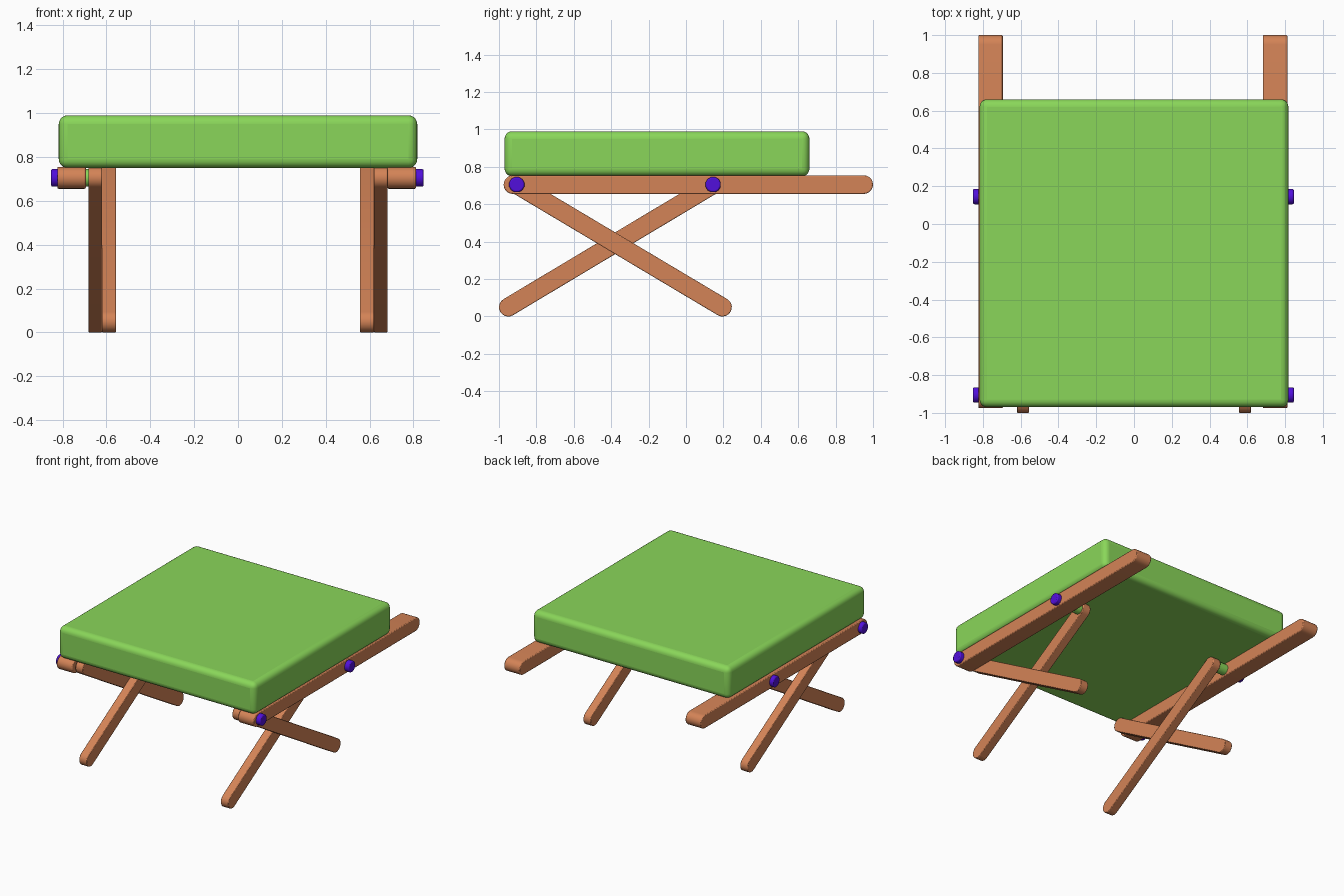
import bpy, bmesh, math
from mathutils import Vector

if "Cube" in bpy.data.objects:
    bpy.data.objects.remove(bpy.data.objects["Cube"])


def material(name, rgb):
    m = bpy.data.materials.new(name)
    lin = [c / 12.92 if c < 0.04045 else ((c + 0.055) / 1.055) ** 2.4 for c in rgb]
    m.diffuse_color = (*lin, 1)
    m.use_nodes = True
    m.node_tree.nodes["Principled BSDF"].inputs["Base Color"].default_value = m.diffuse_color
    return m


GREEN = material("green fabric", (0.54, 0.84, 0.35))
WOOD = material("warm wood", (0.83, 0.515, 0.34))
PURPLE = material("purple bolt", (0.32, 0.06, 0.86))


def finish(name, bm, mat, bevel, segments, angle=40):
    bmesh.ops.recalc_face_normals(bm, faces=bm.faces)
    mesh = bpy.data.meshes.new(name)
    bm.to_mesh(mesh)
    bm.free()
    mesh.materials.append(mat)
    ob = bpy.data.objects.new(name, mesh)
    bpy.context.collection.objects.link(ob)
    if bevel:
        mod = ob.modifiers.new("Bevel", 'BEVEL')
        mod.width, mod.segments = bevel, segments
        mod.limit_method, mod.angle_limit = 'ANGLE', math.radians(50)
    bpy.ops.object.select_all(action='DESELECT')
    ob.select_set(True)
    bpy.context.view_layer.objects.active = ob
    bpy.ops.object.shade_smooth_by_angle(angle=math.radians(angle))
    return ob


def prism(name, outline, x0, x1, mat, bevel=0.0, segments=2):
    """Extrude a (y, z) outline from x0 to x1."""
    bm = bmesh.new()
    face = bm.faces.new([bm.verts.new((x0, y, z)) for y, z in outline])
    ext = bmesh.ops.extrude_face_region(bm, geom=[face])
    moved = [g for g in ext["geom"] if isinstance(g, bmesh.types.BMVert)]
    bmesh.ops.translate(bm, verts=moved, vec=(x1 - x0, 0, 0))
    return finish(name, bm, mat, bevel, segments)


def round_bar(a, b, r=0.05, n=10):
    """Round-ended bar outline between two (y, z) centres."""
    a, b = Vector(a), Vector(b)
    base = math.atan2(b.y - a.y, b.x - a.x)
    pts = []
    for centre, start in ((b, base - math.pi / 2), (a, base + math.pi / 2)):
        for i in range(n + 1):
            t = start + math.pi * i / n
            pts.append((centre.x + r * math.cos(t), centre.y + r * math.sin(t)))
    return pts


def disc(y, z, r, n):
    return [(y + r * math.cos(2 * math.pi * (i + 0.5) / n),
             z + r * math.sin(2 * math.pi * (i + 0.5) / n)) for i in range(n)]


# seat cushion
bm = bmesh.new()
bmesh.ops.create_cube(bm, size=1)
for v in bm.verts:
    v.co = Vector((v.co.x * 1.635, v.co.y * 1.63 - 0.155, v.co.z * 0.24 + 0.87))
finish("seat_cushion", bm, GREEN, 0.04, 5)

FRONT, REAR, TOP = -0.905, 0.145, 0.705   # pivot positions

for side, s in (("left", -1), ("right", 1)):
    d = 0.012 if s < 0 else 0.0           # left rail sits slightly further out
    # side rail
    prism(side + "_rail", round_bar((-0.925, TOP), (0.95, TOP)),
          s * (0.682 + d), s * (0.812 + d), WOOD, 0.006)
    # crossed legs
    prism(side + "_outer_leg", round_bar((FRONT, TOP), (0.195, 0.05)),
          s * 0.62, s * 0.682, WOOD, 0.004)
    prism(side + "_inner_leg", round_bar((-0.95, 0.05), (REAR, TOP)),
          s * 0.556, s * 0.62, WOOD, 0.004)
    # spacer between rail and inner leg
    prism(side + "_spacer", disc(REAR, TOP, 0.04, 20), s * 0.615, s * (0.69 + d), GREEN)
    # bolt heads
    for where, y in (("front", FRONT), ("rear", REAR)):
        prism(f"{side}_{where}_bolt", disc(y, TOP, 0.042, 12),
              s * 0.80, s * (0.847 + d / 2), PURPLE, 0.008)
